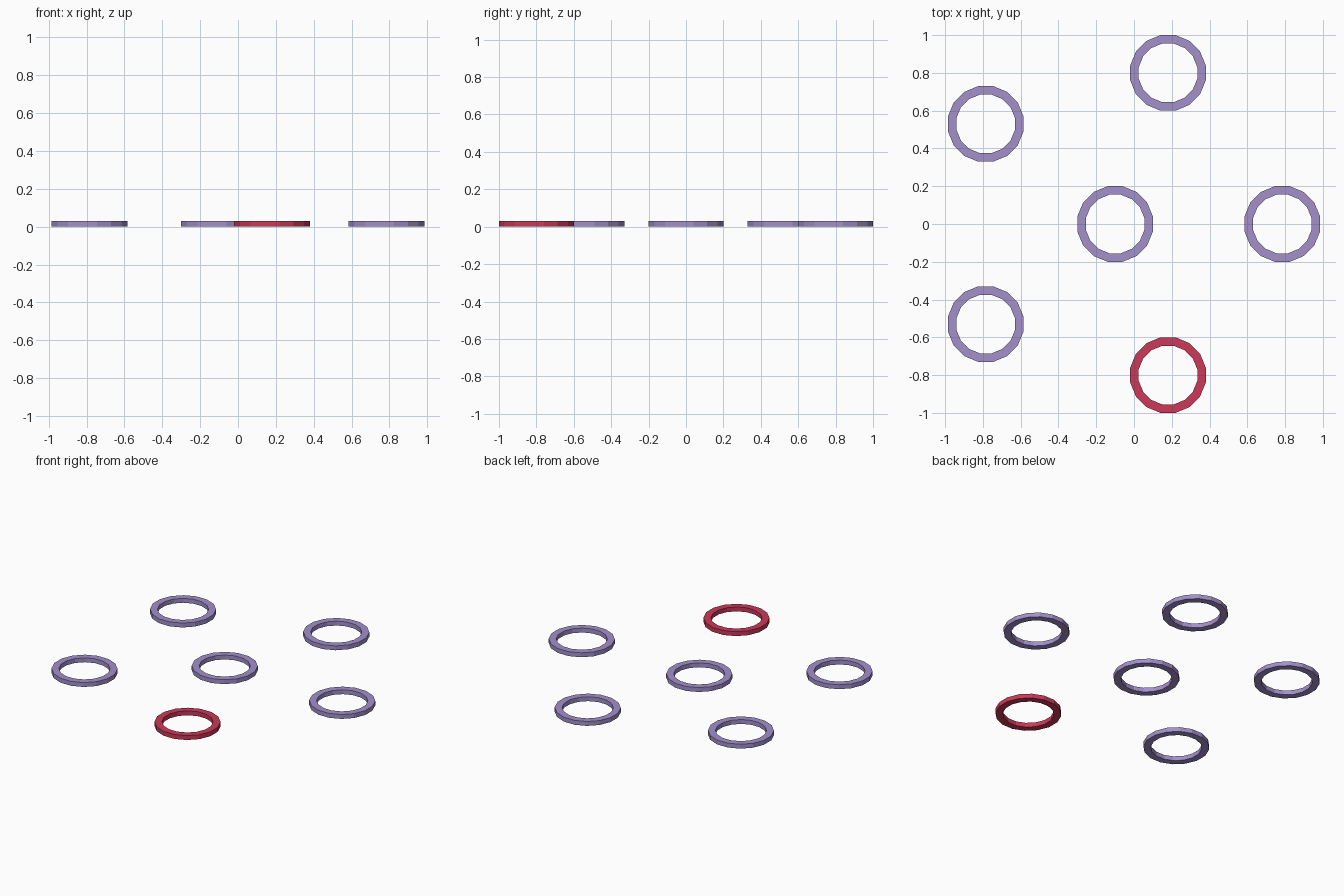
import bpy, bmesh
from math import cos, sin, pi

if "Cube" in bpy.data.objects:
    bpy.data.objects.remove(bpy.data.objects["Cube"])

SIDES, R_OUT, R_IN, HEIGHT = 16, 0.204, 0.158, 0.03


def material(name, color):
    m = bpy.data.materials.new(name)
    m.diffuse_color = color
    m.use_nodes = True
    m.node_tree.nodes["Principled BSDF"].inputs["Base Color"].default_value = m.diffuse_color
    return m


def ring(name, x, y, mat):
    """Flat faceted ring with a rectangular section, flats facing the axes."""
    bm = bmesh.new()
    section = [(R_OUT, 0), (R_OUT, HEIGHT), (R_IN, HEIGHT), (R_IN, 0)]
    loops = []
    for i in range(SIDES):
        a = 2 * pi * (i + 0.5) / SIDES
        loops.append([bm.verts.new((r * cos(a), r * sin(a), z)) for r, z in section])
    for i in range(SIDES):
        a, b = loops[i], loops[(i + 1) % SIDES]
        for j in range(4):
            k = (j + 1) % 4
            bm.faces.new((a[j], b[j], b[k], a[k]))
    bmesh.ops.recalc_face_normals(bm, faces=bm.faces)
    me = bpy.data.meshes.new(name)
    bm.to_mesh(me)
    bm.free()
    me.materials.append(mat)
    ob = bpy.data.objects.new(name, me)
    ob.location = (x, y, 0)
    bpy.context.collection.objects.link(ob)


purple = material("purple", (0.36, 0.28, 0.60, 1))
red = material("red", (0.60, 0.04, 0.10, 1))

# Middle ring and the five rings around it
ring("centre_ring", -0.10, 0, purple)
ring("right_ring", 0.785, 0, purple)
ring("back_ring", 0.18, 0.80, purple)
ring("front_ring", 0.18, -0.80, red)
ring("back_left_ring", -0.785, 0.53, purple)
ring("front_left_ring", -0.785, -0.53, purple)
